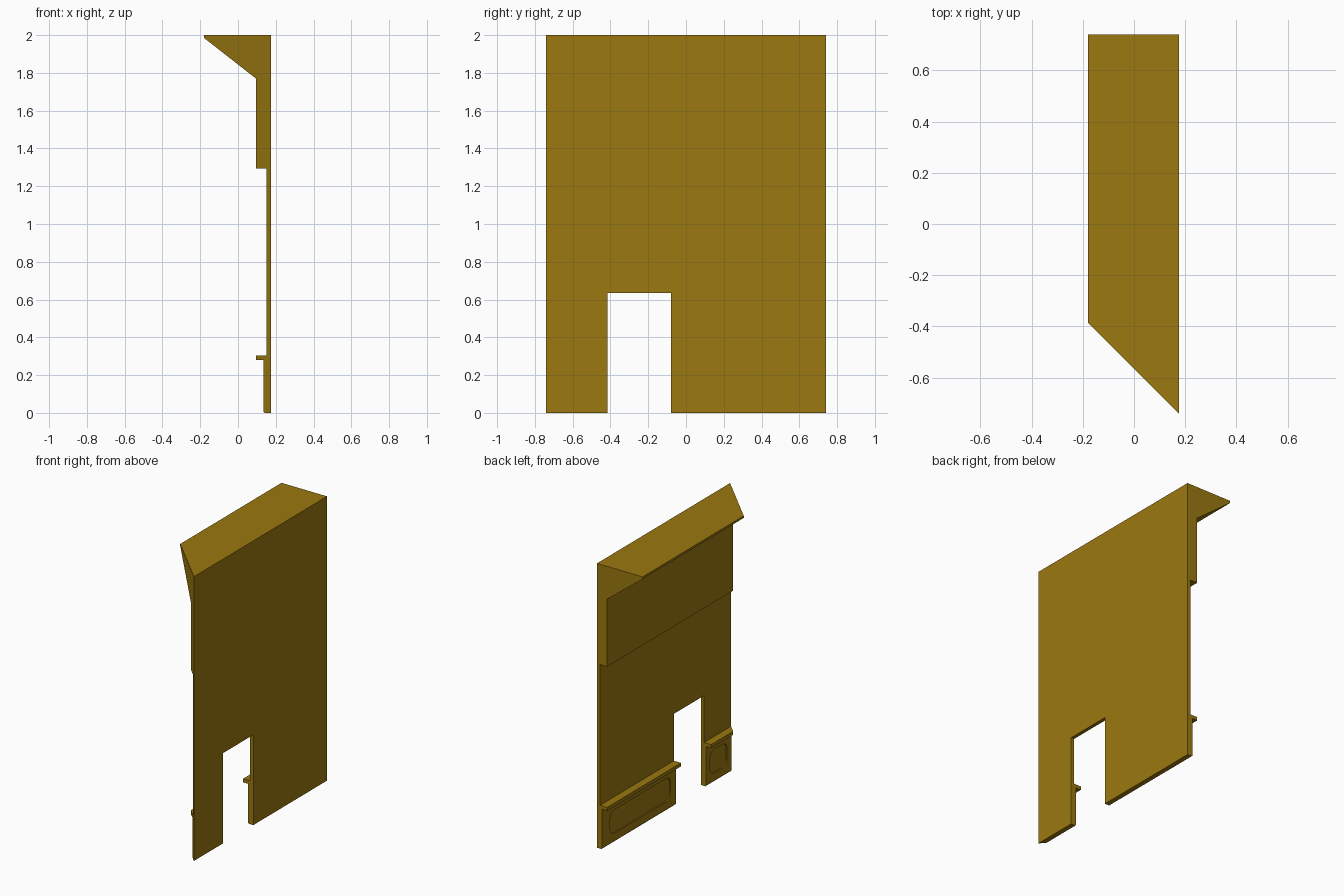
import bpy, bmesh, math

BACK, FRONT_END, REAR_END = 0.175, -0.74, 0.74
DOOR_FRONT, DOOR_REAR, DOOR_TOP = -0.415, -0.08, 0.635

old = bpy.data.objects.get("Cube")
if old:
    bpy.data.objects.remove(old, do_unlink=True)

paint = bpy.data.materials.new("ochre_paint")
paint.use_nodes = True
colour = (0.328, 0.188, 0.005, 1)
paint.diffuse_color = colour
paint.node_tree.nodes["Principled BSDF"].inputs["Base Color"].default_value = colour


def prism(name, ring_a, ring_b):
    """Solid between two matching rings of points."""
    bm = bmesh.new()
    a = [bm.verts.new(p) for p in ring_a]
    b = [bm.verts.new(p) for p in ring_b]
    bm.faces.new(a)
    bm.faces.new(b[::-1])
    for i in range(len(a)):
        j = (i + 1) % len(a)
        bm.faces.new((a[j], a[i], b[i], b[j]))
    bmesh.ops.recalc_face_normals(bm, faces=bm.faces)
    mesh = bpy.data.meshes.new(name)
    bm.to_mesh(mesh)
    bm.free()
    mesh.materials.append(paint)
    obj = bpy.data.objects.new(name, mesh)
    bpy.context.collection.objects.link(obj)
    return obj


def moulding(name, profile, y0, y1):
    """Run an x-z profile along y, mitred at the front end of the wall."""
    def start(x):
        return y0 + (BACK - x) if y0 == FRONT_END else y0
    return prism(name, [(x, start(x), z) for x, z in profile],
                 [(x, y1, z) for x, z in profile])


def box_profile(x0, x1, z0, z1):
    return [(x0, z0), (x1, z0), (x1, z1), (x0, z1)]


def cut(obj, cutter):
    """Subtract the cutter, then discard it."""
    cutter.hide_render = True
    mod = obj.modifiers.new("cut", "BOOLEAN")
    mod.operation = "DIFFERENCE"
    mod.solver = "EXACT"
    mod.object = cutter
    deps = bpy.context.evaluated_depsgraph_get()
    mesh = bpy.data.meshes.new_from_object(obj.evaluated_get(deps))
    obj.modifiers.clear()
    obj.data = mesh
    bpy.data.objects.remove(cutter, do_unlink=True)


def rounded_rect(y0, y1, z0, z1, r, steps=6):
    points = []
    corners = [(y1 - r, z1 - r), (y0 + r, z1 - r), (y0 + r, z0 + r), (y1 - r, z0 + r)]
    for k, (cy, cz) in enumerate(corners):
        for s in range(steps + 1):
            t = math.pi / 2 * (k + s / steps)
            points.append((cy + r * math.cos(t), cz + r * math.sin(t)))
    return points


# Wall with its doorway
wall = moulding("wall", box_profile(0.15, BACK, 0, 2), FRONT_END, REAR_END)
cut(wall, moulding("doorway_cutter", box_profile(0, 0.3, -0.2, DOOR_TOP),
                   DOOR_FRONT, DOOR_REAR))

# Upper band flaring out into the cornice
moulding("cornice", [(0.15, 1.295), (0.095, 1.295), (0.095, 1.77),
                     (-0.18, 1.985), (-0.18, 2), (0.15, 2)], FRONT_END, REAR_END)

# Lower panels with rounded recesses, each capped by a ledge
sides = [("front", FRONT_END, DOOR_FRONT, -0.65, -0.46),
         ("rear", DOOR_REAR, REAR_END, -0.02, 0.65)]
for side, y0, y1, r0, r1 in sides:
    panel = moulding(side + "_panel", [(0.15, 0), (0.14, 0), (0.135, 0.006),
                                       (0.135, 0.28), (0.15, 0.28)], y0, y1)
    outline = rounded_rect(r0, r1, 0.06, 0.225, 0.05)
    cut(panel, prism("recess_cutter", [(0.1, y, z) for y, z in outline],
                     [(0.143, y, z) for y, z in outline]))
    moulding(side + "_ledge", box_profile(0.095, 0.15, 0.28, 0.305), y0, y1)
